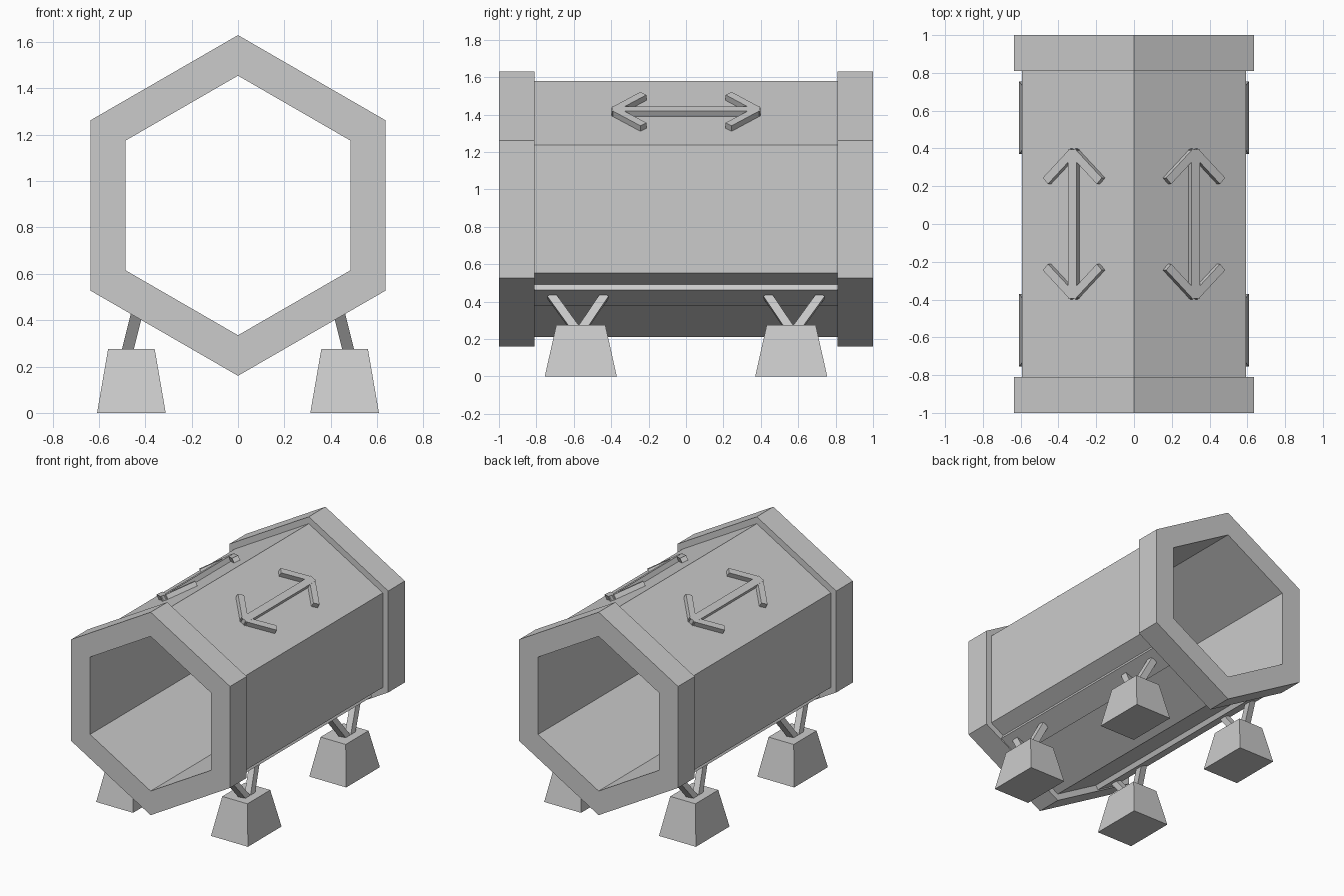
import bpy, bmesh, math
from mathutils import Vector, Matrix

cube = bpy.data.objects.get("Cube")
if cube:
    bpy.data.objects.remove(cube, do_unlink=True)

grey = bpy.data.materials.new("light_grey")
grey.use_nodes = True
grey.diffuse_color = (0.6, 0.6, 0.6, 1)
grey.node_tree.nodes["Principled BSDF"].inputs["Base Color"].default_value = (0.6, 0.6, 0.6, 1)

CENTRE = Vector((0, 0, 0.895))   # axis of the hexagonal tube
BODY_R, RING_R, INNER_R = 0.685, 0.735, 0.56
APOTHEM = BODY_R * math.cos(math.pi / 6)


def finish(name, bm):
    bmesh.ops.recalc_face_normals(bm, faces=bm.faces)
    mesh = bpy.data.meshes.new(name)
    bm.to_mesh(mesh)
    bm.free()
    mesh.materials.append(grey)
    obj = bpy.data.objects.new(name, mesh)
    bpy.context.collection.objects.link(obj)
    return obj


def hex_tube(name, outer, y0, y1):
    bm = bmesh.new()
    loops = []
    for r, y in ((outer, y0), (outer, y1), (INNER_R, y1), (INNER_R, y0)):
        loops.append([bm.verts.new(CENTRE + Vector((r * math.sin(a), y, r * math.cos(a))))
                      for a in (i * math.pi / 3 for i in range(6))])
    for k in range(4):
        a, b = loops[k], loops[(k + 1) % 4]
        for i in range(6):
            j = (i + 1) % 6
            bm.faces.new((a[i], a[j], b[j], b[i]))
    return finish(name, bm)


def add_box(bm, size, matrix):
    bmesh.ops.create_cube(bm, size=1, matrix=matrix @ Matrix.Diagonal((*size, 1)))


def slope_frame(side, up):
    """Frame on a sloping hull face: x runs down or out, y along, z outward."""
    n = Vector((side * 0.5, 0, up * math.cos(math.pi / 6)))
    y = Vector((0, 1, 0))
    rot = Matrix((y.cross(n), y, n)).transposed().to_4x4()
    return Matrix.Translation(CENTRE + n * APOTHEM) @ rot


# Hull and end collars
hex_tube("hull", BODY_R, -0.81, 0.81)
hex_tube("front_collar", RING_R, -1, -0.81)
hex_tube("back_collar", RING_R, 0.81, 1)

for side, label in ((1, "left"), (-1, "right")):
    # Double-ended handle on the upper slope
    bm = bmesh.new()
    frame = slope_frame(side, 1) @ Matrix.Translation((side * 0.015, 0, 0.0125))
    add_box(bm, (0.05, 0.79, 0.045), frame)
    for end in (1, -1):
        for way in (1, -1):
            a, b = Vector((0, end * 0.382, 0)), Vector((way * 0.165, end * 0.228, 0))
            d = b - a
            turn = Matrix.Rotation(math.atan2(d.y, d.x), 4, "Z")
            add_box(bm, (d.length, 0.045, 0.043), frame @ Matrix.Translation((a + b) / 2) @ turn)
    finish(label + "_handle", bm)

    # Mounting rail on the lower slope
    bm = bmesh.new()
    frame = slope_frame(side, -1)
    out = Vector((side * 0.866, 0, 0.5))
    frame = Matrix.Translation(out * 0.135) @ frame
    add_box(bm, (0.17, 1.62, 0.05), frame @ Matrix.Translation((0, 0, 0.01)))
    finish(label + "_rail", bm)

    for end, place in ((-1, "front"), (1, "back")):
        # Tapered foot block
        bm = bmesh.new()
        add_box(bm, (0.296, 0.385, 0.275), Matrix.Translation((side * 0.46, end * 0.5625, 0.1375)))
        for v in bm.verts:
            if v.co.z > 0.2:
                v.co.x = side * 0.46 + (v.co.x - side * 0.46) * 0.68
                v.co.y = end * 0.5625 + (v.co.y - end * 0.5625) * 0.68
        finish(f"{place}_{label}_foot", bm)

        # Pair of splayed struts
        bm = bmesh.new()
        for way in (1, -1):
            a = Vector((side * 0.485, end * 0.573 + way * 0.005, 0.235))
            b = Vector((side * 0.435, end * 0.578 + way * 0.145, 0.435))
            z = (b - a).normalized()
            x = Vector((0, 1, 0)).cross(z).normalized()
            rot = Matrix((x, z.cross(x), z)).transposed().to_4x4()
            add_box(bm, (0.05, 0.045, (b - a).length), Matrix.Translation((a + b) / 2) @ rot)
        finish(f"{place}_{label}_struts", bm)
